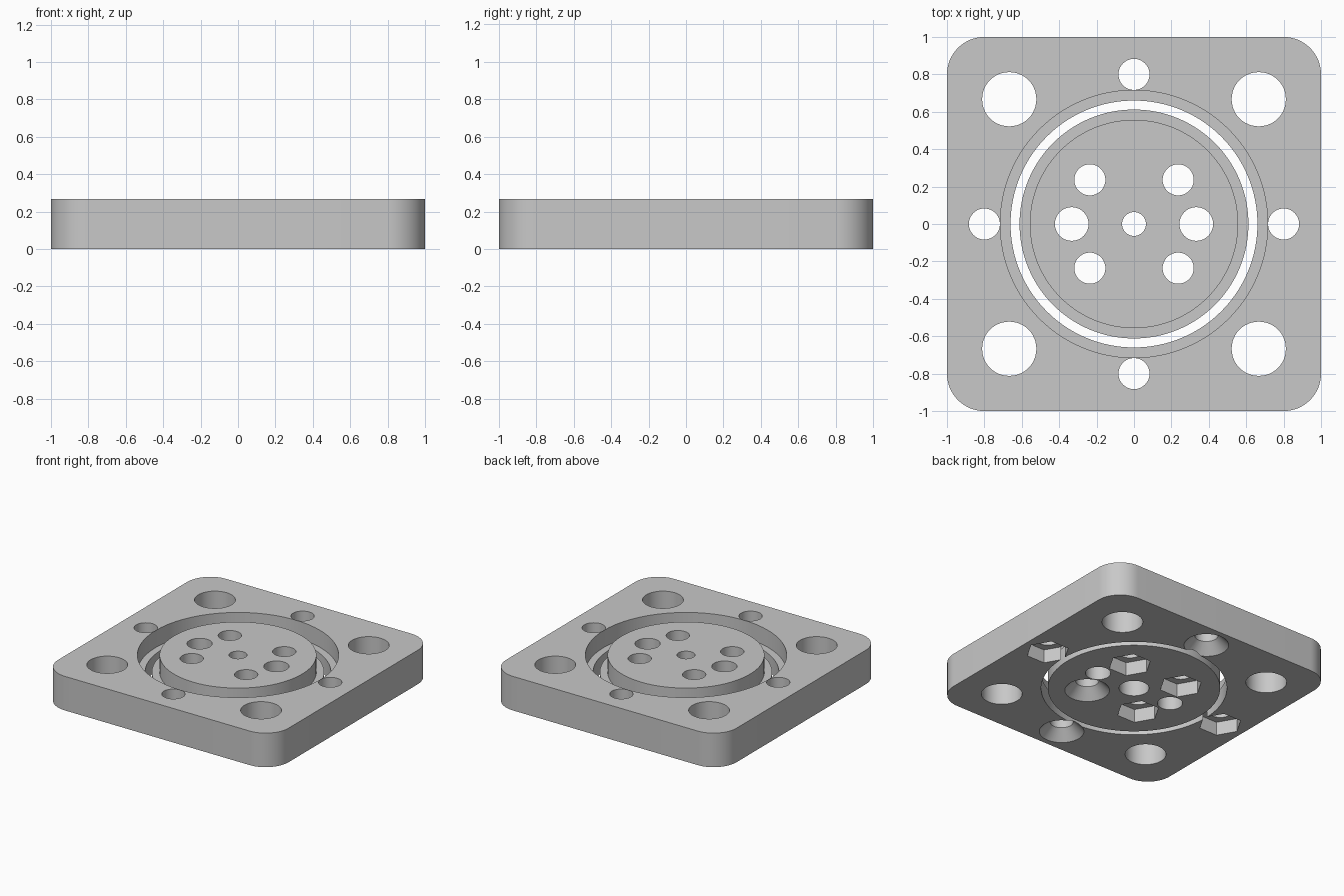
import bpy, bmesh, math

if "Cube" in bpy.data.objects:
    bpy.data.objects.remove(bpy.data.objects["Cube"], do_unlink=True)

H = 0.267          # plate thickness
STEP = H / 2       # floor of the ring groove
BELOW, ABOVE = -0.1, H + 0.1

grey = bpy.data.materials.new("plain_grey")
grey.use_nodes = True
grey.diffuse_color = (0.58, 0.58, 0.58, 1)
grey.node_tree.nodes["Principled BSDF"].inputs["Base Color"].default_value = grey.diffuse_color


def make_object(name, bm):
    bmesh.ops.recalc_face_normals(bm, faces=bm.faces)
    mesh = bpy.data.meshes.new(name)
    bm.to_mesh(mesh)
    bm.free()
    mesh.materials.append(grey)
    obj = bpy.data.objects.new(name, mesh)
    bpy.context.collection.objects.link(obj)
    return obj


def lathe(name, profile, x=0, y=0, sides=48):
    """Capped solid of revolution from (radius, height) points."""
    bm = bmesh.new()
    rings = []
    for r, z in profile:
        angles = [math.tau * i / sides for i in range(sides)]
        rings.append([bm.verts.new((x + r * math.cos(a), y + r * math.sin(a), z)) for a in angles])
    for low, high in zip(rings, rings[1:]):
        for i in range(sides):
            j = (i + 1) % sides
            bm.faces.new((low[i], low[j], high[j], high[i]))
    bm.faces.new(rings[0])
    bm.faces.new(rings[-1])
    return make_object(name, bm)


def cut(target, profile, x=0, y=0, sides=48):
    """Subtract a turned cutter from the target and discard the cutter."""
    cutter = lathe("cutter", profile, x, y, sides)
    cutter.hide_render = True
    mod = target.modifiers.new("cut", 'BOOLEAN')
    mod.operation, mod.solver, mod.object = 'DIFFERENCE', 'EXACT', cutter
    bpy.context.view_layer.objects.active = target
    bpy.ops.object.modifier_apply(modifier=mod.name)
    bpy.data.objects.remove(cutter, do_unlink=True)


def hole(target, r, x, y):
    cut(target, [(r, BELOW), (r, ABOVE)], x, y)


def countersunk_hole(target, x, y):
    cut(target, [(0.159, BELOW), (0.159, 0), (0.083, 0.078), (0.083, ABOVE)], x, y)


def nut_hole(target, x, y):
    hole(target, 0.083, x, y)
    cut(target, [(0.154, BELOW), (0.154, 0.105)], x, y, sides=6)


# Square plate with rounded upright corners
bm = bmesh.new()
bmesh.ops.create_cube(bm, size=1)
for v in bm.verts:
    v.co = (v.co.x * 2, v.co.y * 2, (v.co.z + 0.5) * H)
upright = [e for e in bm.edges if abs(e.verts[0].co.z - e.verts[1].co.z) > 0.1]
bmesh.ops.bevel(bm, geom=upright, offset=0.2, segments=16, profile=0.5, affect='EDGES')
plate = make_object("outer_plate", bm)

# Stepped bore, corner holes and edge screw holes
cut(plate, [(0.66, BELOW), (0.66, STEP), (0.715, STEP), (0.715, ABOVE)], sides=128)
for sx in (-1, 1):
    for sy in (-1, 1):
        hole(plate, 0.145, sx * 0.667, sy * 0.667)
    nut_hole(plate, sx * 0.8, 0)
    countersunk_hole(plate, 0, sx * 0.8)

# Stepped centre disc with its hole pattern
disc = lathe("centre_disc", [(0.612, 0), (0.612, STEP), (0.557, STEP), (0.557, H)], sides=128)
cut(disc, [(0.107, BELOW), (0.107, STEP), (0.064, STEP), (0.064, ABOVE)])
for sx in (-1, 1):
    hole(disc, 0.09, sx * 0.333, 0)
    for sy in (-1, 1):
        drill = countersunk_hole if (sx, sy) == (1, -1) else nut_hole
        drill(disc, sx * 0.236, sy * 0.236)

# Smooth the round walls, keep rims sharp
bpy.ops.object.select_all(action='DESELECT')
for obj in (plate, disc):
    obj.select_set(True)
bpy.context.view_layer.objects.active = plate
bpy.ops.object.shade_smooth_by_angle(angle=math.radians(30))
